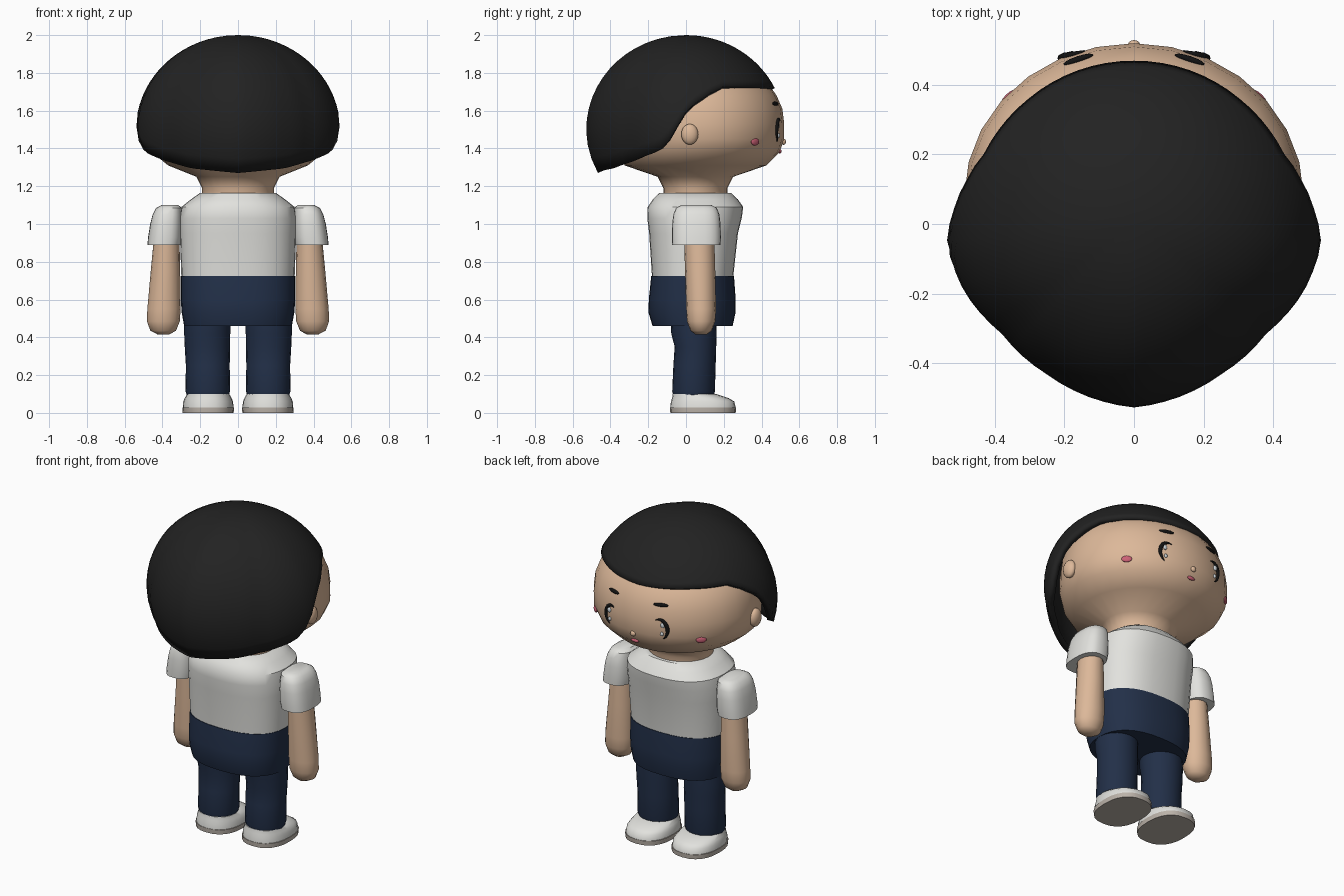
import bpy, bmesh
from math import sin, cos, pi, radians, sqrt, copysign
from mathutils import Vector

cube = bpy.data.objects.get("Cube")
if cube:
    bpy.data.objects.remove(cube)


def material(name, rgb):
    m = bpy.data.materials.new(name)
    m.use_nodes = True
    m.diffuse_color = (*rgb, 1)
    bsdf = next(n for n in m.node_tree.nodes if n.type == 'BSDF_PRINCIPLED')
    bsdf.inputs["Base Color"].default_value = (*rgb, 1)
    return m


SKIN = material("skin", (.72, .48, .32))
HAIR = material("black hair", (.016, .016, .016))
WHITE = material("white cloth", (.76, .76, .73))
NAVY = material("navy cloth", (.016, .029, .065))
SOLE = material("sole grey", (.5, .45, .4))
PINK = material("pink", (.6, .12, .18))
INK = material("eye black", (.006, .006, .006))
GLINT = material("eye glint", (.6, .65, .68))


def finish(bm, name, mat, angle=40):
    bmesh.ops.recalc_face_normals(bm, faces=bm.faces)
    me = bpy.data.meshes.new(name)
    bm.to_mesh(me)
    bm.free()
    me.materials.append(mat)
    me.shade_smooth()
    me.set_sharp_from_angle(angle=radians(angle))
    ob = bpy.data.objects.new(name, me)
    bpy.context.collection.objects.link(ob)
    return ob


def loft(name, mat, rings, n=24, power=2.0, angle=40):
    """Stack of oval rings (z, x radius, y radius, x centre, y centre), capped."""
    bm = bmesh.new()
    rows = []
    for z, rx, ry, cx, cy in rings:
        row = []
        for i in range(n):
            c, s = cos(2 * pi * i / n), sin(2 * pi * i / n)
            x = copysign(abs(c) ** (2 / power), c)
            y = copysign(abs(s) ** (2 / power), s)
            row.append(bm.verts.new((cx + rx * x, cy + ry * y, z)))
        rows.append(row)
    for a, b in zip(rows, rows[1:]):
        for i in range(n):
            j = (i + 1) % n
            bm.faces.new((a[i], a[j], b[j], b[i]))
    bm.faces.new(rows[0])
    bm.faces.new(rows[-1])
    return finish(bm, name, mat, angle)


def blob(name, mat, centre, size, turn=0):
    """Small ellipsoid, turned about z."""
    bm = bmesh.new()
    bmesh.ops.create_uvsphere(bm, u_segments=14, v_segments=10, radius=1)
    ob = finish(bm, name, mat, 80)
    ob.location, ob.scale, ob.rotation_euler.z = centre, size, turn
    return ob


def lerp(table, x):
    for (x0, y0), (x1, y1) in zip(table, table[1:]):
        if x <= x1:
            return y0 + (y1 - y0) * max(0, x - x0) / (x1 - x0)
    return table[-1][1]


# Head and neck
HEAD = [(1.14, .19, .17, 0, .05), (1.19, .19, .17, 0, .05), (1.25, .22, .2, 0, .05),
        (1.31, .37, .375, 0, .05), (1.38, .455, .425, 0, .07), (1.45, .485, .44, 0, .08),
        (1.53, .488, .44, 0, .08), (1.61, .478, .43, 0, .08), (1.68, .455, .41, 0, .07),
        (1.75, .41, .37, 0, .06), (1.83, .32, .29, 0, .03), (1.9, .2, .18, 0, .02)]
loft("head", SKIN, HEAD, 28, angle=60)


def face_y(x, z):
    """Depth of the face surface at x, z."""
    rx, ry, cy = (lerp([(r[0], r[k]) for r in HEAD], z) for k in (1, 2, 4))
    return cy + ry * sqrt(max(0, 1 - (x / rx) ** 2))


# Hair: bowl-shaped shell with a rim that rises from the nape to the fringe
RIM = [(-90, 1.27), (-57, 1.295), (-35, 1.335), (-16, 1.385), (-9, 1.45), (-3, 1.55),
       (2, 1.62), (15, 1.695), (25, 1.733), (50, 1.733), (90, 1.72)]
REACH = [(-90, .528), (-60, .5), (-40, .495), (-22, .525), (-8, .54), (20, .54), (90, .523)]
COLS, ROWS = 72, 16
bm = bmesh.new()
apex = bm.verts.new((0, 0, 2))
rows = []
for k in range(1, ROWS + 1):
    row = []
    for i in range(COLS):
        a = 2 * pi * i / COLS
        elev = math_deg = 180 / pi * (pi / 2 - abs((a - pi / 2 + pi) % (2 * pi) - pi))
        z = 2 - (2 - lerp(RIM, elev)) * (k / ROWS) ** 1.7
        d = (z - 1.5) / .5
        f = sqrt(max(0, 1 - d * d)) if d > 0 else 1 - .55 * d * d
        r = lerp(REACH, elev) * f
        row.append(bm.verts.new((r * cos(a), r * sin(a), z)))
    rows.append(row)
for i in range(COLS):
    j = (i + 1) % COLS
    bm.faces.new((apex, rows[0][i], rows[0][j]))
    for p, q in zip(rows, rows[1:]):
        bm.faces.new((p[i], q[i], q[j], p[j]))
hair = finish(bm, "hair", HAIR, 60)
shell = hair.modifiers.new("thickness", 'SOLIDIFY')
shell.thickness, shell.offset = .035, -1

# Shirt and shorts
loft("shirt", WHITE, [(.72, .3, .215, 0, .035), (.95, .308, .235, 0, .04),
                      (1.03, .31, .25, 0, .045), (1.09, .3, .253, 0, .05),
                      (1.13, .25, .225, 0, .05), (1.165, .2, .19, 0, .05)], 32, 2.4)
loft("shorts", NAVY, [(.46, .285, .212, 0, .035), (.53, .298, .23, 0, .032),
                      (.6, .303, .23, 0, .033), (.725, .303, .219, 0, .035)], 32, 2.4)


def eye_lash(name, s):
    """Tapered crescent hugging the outer side of the eye."""
    cu = bpy.data.curves.new(name, 'CURVE')
    cu.dimensions = '3D'
    cu.bevel_depth, cu.bevel_resolution = .012, 2
    sp = cu.splines.new('POLY')
    count = 17
    sp.points.add(count - 1)
    for i, p in enumerate(sp.points):
        t = i / (count - 1)
        a = radians(-65 + 180 * t)
        x, z = s * (.162 + .047 * cos(a)), 1.493 + .062 * sin(a)
        p.co = (x, face_y(x, z), z, 1)
        p.radius = .15 + .85 * sin(pi * t)
    cu.materials.append(INK)
    bpy.context.collection.objects.link(bpy.data.objects.new(name, cu))


for s, side in ((1, "left"), (-1, "right")):
    # Arms and sleeves
    loft(side + "_sleeve", WHITE, [
        (.888, .088, .128, s * .392, .055), (.93, .09, .13, s * .386, .055),
        (1.0, .085, .128, s * .38, .055), (1.05, .078, .122, s * .374, .055),
        (1.085, .068, .108, s * .366, .055), (1.1, .045, .08, s * .36, .055)], 24, 2.6)
    loft(side + "_arm", SKIN, [
        (.415, .03, .03, s * .395, .08), (.435, .068, .056, s * .396, .08),
        (.485, .087, .075, s * .395, .08), (.55, .088, .079, s * .392, .08),
        (.75, .078, .08, s * .384, .075), (.92, .068, .08, s * .378, .07)], 16, angle=70)
    # Legs
    loft(side + "_leg", NAVY, [
        (.095, .112, .108, s * .16, .04), (.115, .118, .113, s * .16, .04),
        (.25, .116, .112, s * .16, .045), (.35, .12, .11, s * .162, .05),
        (.42, .122, .12, s * .163, .042), (.5, .122, .12, s * .163, .04)], 20)
    # Shoes
    loft(side + "_sole", SOLE, [(0, .135, .173, s * .158, .09),
                                (.028, .137, .175, s * .158, .09)], 24, 2.4)
    loft(side + "_shoe", WHITE, [
        (.028, .134, .173, s * .158, .09), (.06, .132, .168, s * .158, .088),
        (.078, .124, .15, s * .158, .076), (.1, .112, .115, s * .158, .045)], 24, 2.3, 50)
    # Ears and face details
    blob(side + "_ear", SKIN, (s * .487, .02, 1.475), (.03, .045, .055))
    eye_lash(side + "_eye", s)
    for name, x, z, r in (("upper_glint", .182, 1.522, .013), ("lower_glint", .178, 1.468, .01)):
        blob(side + "_" + name, GLINT, (s * x, face_y(x, z), z), (r, .008, r * 1.2))
    blob(side + "_brow", INK, (s * .16, face_y(.16, 1.637), 1.637), (.045, .01, .011), -s * .32)
    blob(side + "_cheek", PINK, (s * .36, face_y(.36, 1.435), 1.435), (.03, .01, .02), -s * .75)

blob("nose", SKIN, (0, .517, 1.435), (.017, .012, .016))
blob("mouth", PINK, (0, face_y(0, 1.385), 1.385), (.026, .01, .011))
